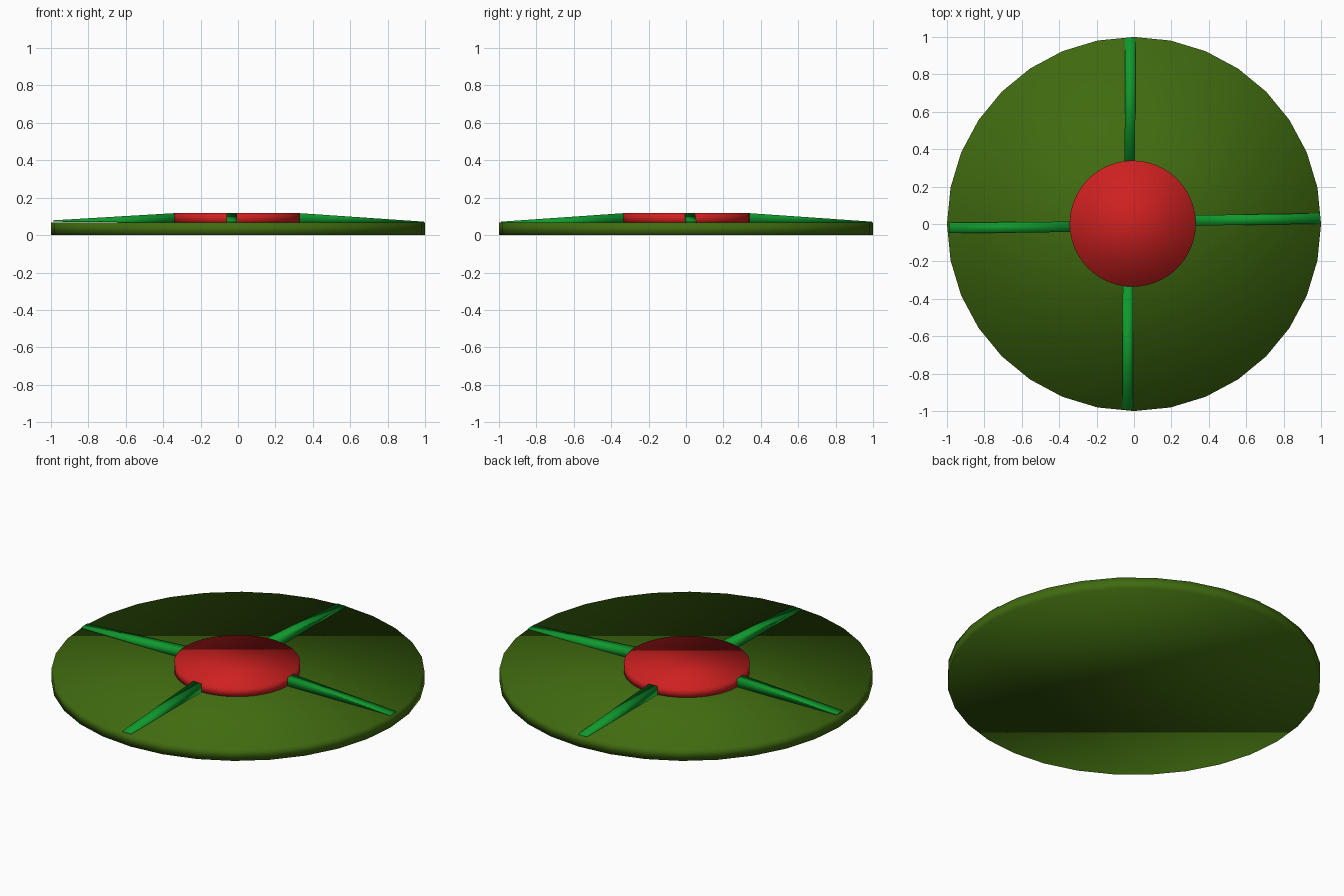
import bpy, bmesh, math
from mathutils import Vector

if "Cube" in bpy.data.objects:
    bpy.data.objects.remove(bpy.data.objects["Cube"])


def material(name, color):
    m = bpy.data.materials.new(name)
    m.diffuse_color = (*color, 1)
    m.use_nodes = True
    m.node_tree.nodes["Principled BSDF"].inputs["Base Color"].default_value = m.diffuse_color
    return m


def finish(name, bm, mat):
    bmesh.ops.recalc_face_normals(bm, faces=bm.faces)
    for f in bm.faces:
        f.smooth = True
    me = bpy.data.meshes.new(name)
    bm.to_mesh(me)
    bm.free()
    me.materials.append(mat)
    ob = bpy.data.objects.new(name, me)
    bpy.context.collection.objects.link(ob)
    return ob


def disc(name, sides, radius, centre, z0, z1, mat):
    bm = bmesh.new()
    rings = []
    for z in (z0, z1):
        rings.append([bm.verts.new((centre[0] + radius * math.sin(2 * math.pi * i / sides),
                                    centre[1] + radius * math.cos(2 * math.pi * i / sides), z))
                      for i in range(sides)])
    for ring in rings:
        bm.faces.new(ring)
    for i in range(sides):
        j = (i + 1) % sides
        bm.faces.new((rings[0][i], rings[0][j], rings[1][j], rings[1][i]))
    return finish(name, bm, mat)


def spoke(name, inner, outer, mat, inner_z=(0.066, 0.118), outer_z=(0.066, 0.072), width=0.056):
    # wedge sloping from the hub down to the rim
    a, b = Vector((*inner, 0)), Vector((*outer, 0))
    side = Vector((0, 0, 1)).cross((b - a).normalized()) * width / 2
    bm = bmesh.new()
    ends = []
    for p, (low, high) in ((a, inner_z), (b, outer_z)):
        ends.append([bm.verts.new(p + side * s + Vector((0, 0, z)))
                     for s, z in ((-1, low), (1, low), (1, high), (-1, high))])
    for e in ends:
        bm.faces.new(e)
    for i in range(4):
        j = (i + 1) % 4
        bm.faces.new((ends[0][i], ends[0][j], ends[1][j], ends[1][i]))
    return finish(name, bm, mat)


olive = material("olive", (0.051, 0.147, 0.005))
red = material("red", (0.62, 0.0145, 0.0145))
green = material("green", (0.005, 0.319, 0.026))

# Base plate and raised central disc
disc("base_plate", 32, 1.0, (0, 0), 0.0, 0.068, olive)
disc("centre_disc", 64, 0.337, (-0.007, 0.002), 0.06, 0.119, red)

# Four tapered ribs
spoke("right_rib", (0.32, 0.019), (0.995, 0.029), green)
spoke("left_rib", (-0.33, -0.015), (-0.99, -0.021), green, outer_z=(0.072, 0.079))
spoke("back_rib", (-0.022, 0.33), (-0.020, 0.995), green)
spoke("front_rib", (-0.032, -0.325), (-0.034, -0.99), green)
